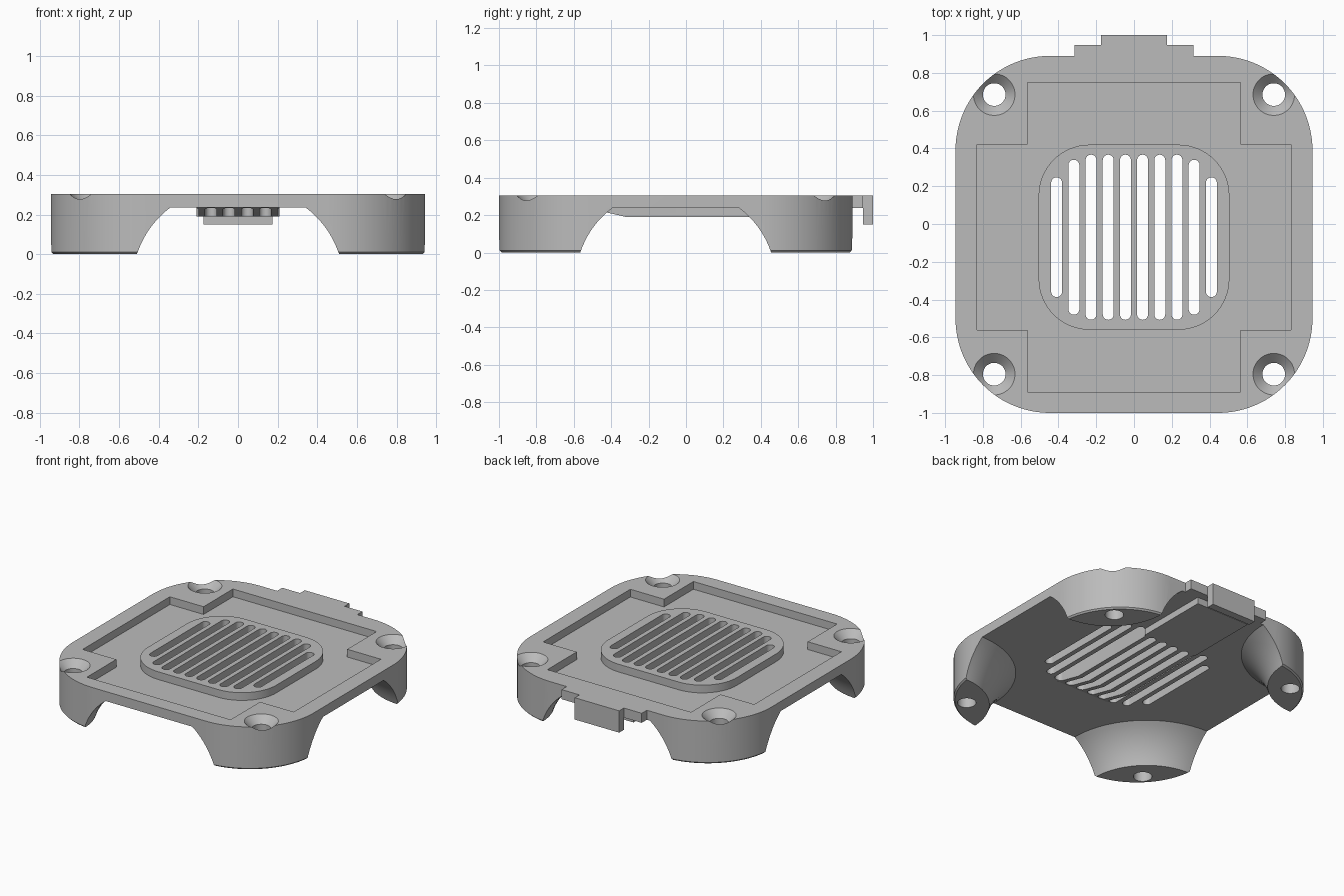
import bpy
import bmesh
from math import cos, sin, pi

cube = bpy.data.objects.get("Cube")
if cube:
    bpy.data.objects.remove(cube, do_unlink=True)

grey = bpy.data.materials.new("light grey")
grey.use_nodes = True
colour = (0.5, 0.5, 0.5, 1)
grey.diffuse_color = colour
grey.node_tree.nodes["Principled BSDF"].inputs["Base Color"].default_value = colour

TOP, UNDER, FLOOR, RIDGE = 0.305, 0.237, 0.25, 0.19
HALF, MID = 0.945, -0.055          # half width of the body, and its centre in y
ABOVE, BELOW = 0.5, -0.2           # cutters run past the body


def loft(name, rings):
    """Closed solid through rings given as (outline, z) from bottom to top."""
    bm = bmesh.new()
    loops = [[bm.verts.new((x, y, z)) for x, y in pts] for pts, z in rings]
    n = len(loops[0])
    for a, b in zip(loops, loops[1:]):
        for i in range(n):
            j = (i + 1) % n
            bm.faces.new((a[i], a[j], b[j], b[i]))
    bm.faces.new(loops[0][::-1])
    bm.faces.new(loops[-1])
    bmesh.ops.recalc_face_normals(bm, faces=bm.faces)
    mesh = bpy.data.meshes.new(name)
    bm.to_mesh(mesh)
    bm.free()
    mesh.materials.append(grey)
    ob = bpy.data.objects.new(name, mesh)
    bpy.context.collection.objects.link(ob)
    return ob


def rect(x0, x1, y0, y1):
    return [(x0, y0), (x1, y0), (x1, y1), (x0, y1)]


def rounded(x0, x1, y0, y1, r, n=16):
    """Rounded rectangle outline, anticlockwise."""
    centres = [(x1 - r, y1 - r), (x0 + r, y1 - r), (x0 + r, y0 + r), (x1 - r, y0 + r)]
    pts = []
    for k, (cx, cy) in enumerate(centres):
        for i in range(n + 1):
            a = (k + i / n) * pi / 2
            pts.append((cx + r * cos(a), cy + r * sin(a)))
    return pts


def circle(cx, cy, r, n=48):
    return [(cx + r * cos(2 * pi * i / n), cy + r * sin(2 * pi * i / n)) for i in range(n)]


def cut(target, cutters):
    """Subtract each cutter from the target, then drop the cutters' modifiers."""
    bpy.context.view_layer.objects.active = target
    for c in cutters:
        mod = target.modifiers.new("cut", "BOOLEAN")
        mod.operation = "DIFFERENCE"
        mod.solver = "EXACT"
        mod.object = c
        bpy.ops.object.modifier_apply(modifier=mod.name)


def remove(objects):
    for ob in objects:
        bpy.data.objects.remove(ob, do_unlink=True)


def body_outline(inset=0.0):
    h = HALF - inset
    return rounded(-h, h, MID - h, MID + h, 0.5 - inset, 24)


corners = [(sx, sy) for sx in (-1, 1) for sy in (-1, 1)]

# Full height block with a fine chamfer round its foot
body = loft("body", [(body_outline(0.01), 0), (body_outline(), 0.01), (body_outline(), TOP)])

# Hollow underside, leaving a flared leg round each corner
hollow = loft("hollow", [(rect(-2, 2, -2, 2), BELOW), (rect(-2, 2, -2, 2), UNDER)])
p0, p1, p2 = (0.435, 0.0), (0.484, 0.146), (0.605, UNDER)
profile = [(p0[0], 2 * BELOW)]
for i in range(11):
    t = i / 10
    profile.append(tuple((1 - t) ** 2 * a + 2 * t * (1 - t) * b + t * t * c
                         for a, b, c in zip(p0, p1, p2)))
profile.append((0.63, UNDER + 0.02))
flares = [loft("flare", [(circle(sx * HALF, MID + sy * HALF, r, 96), z) for r, z in profile])
          for sx, sy in corners]
cut(hollow, flares)

# Cross shaped recess in the top, with a rounded island left in the middle
wide, narrow, long, short = 0.83, 0.565, 0.82, 0.49
quarter = [(wide, short), (narrow, short), (narrow, long)]
cross = []
for sx, sy in ((1, 1), (-1, 1), (-1, -1), (1, -1)):
    pts = quarter if sx * sy > 0 else quarter[::-1]
    cross += [(sx * x, MID - 0.015 + sy * y) for x, y in pts]
recess = loft("recess", [(cross, FLOOR), (cross, ABOVE)])
island_outline = rounded(-0.505, 0.505, -0.56, 0.42, 0.27)
island = loft("island", [(island_outline, BELOW), (island_outline, 2 * ABOVE)])
cut(recess, [island])

# Countersunk screw holes
holes = []
for sx, sy in corners:
    cx, cy = sx * 0.74, MID + sy * 0.74
    steps = [(0.06, BELOW), (0.06, TOP - 0.05), (0.11, TOP), (0.11, ABOVE)]
    holes.append(loft("screw_hole", [(circle(cx, cy, r), z) for r, z in steps]))

# Vent slots, shorter towards the sides
slots = []
for i in range(10):
    x = (i - 4.5) * 0.091
    half = {0: 0.317, 1: 0.41}.get(min(i, 9 - i), 0.437)
    line = rounded(x - 0.029, x + 0.029, -0.07 - half, -0.07 + half, 0.0289, 8)
    slots.append(loft("slot", [(line, BELOW), (line, ABOVE)]))

# Cable ridge below the plate, ramped at its front end
back = MID + HALF
ridge = loft("cable_ridge", [(rect(-0.21, 0.21, -0.32, back), RIDGE),
                             (rect(-0.21, 0.21, -0.52, back), UNDER)])

cut(body, [hollow, recess] + holes + slots)
cut(ridge, slots)
remove([hollow, recess, island] + flares + holes + slots)

# Stepped clip at the back
shelf_line, tab_line = rect(-0.315, 0.315, back, 0.947), rect(-0.175, 0.175, 0.947, 1.0)
shelf = loft("clip_shelf", [(shelf_line, UNDER), (shelf_line, TOP)])
tab = loft("clip_tab", [(tab_line, 0.15), (tab_line, TOP)])

# Smooth the curved walls, keep the edges crisp
bpy.ops.object.select_all(action="DESELECT")
for ob in (body, ridge, shelf, tab):
    ob.select_set(True)
bpy.context.view_layer.objects.active = body
bpy.ops.object.shade_smooth_by_angle(angle=pi / 6)
